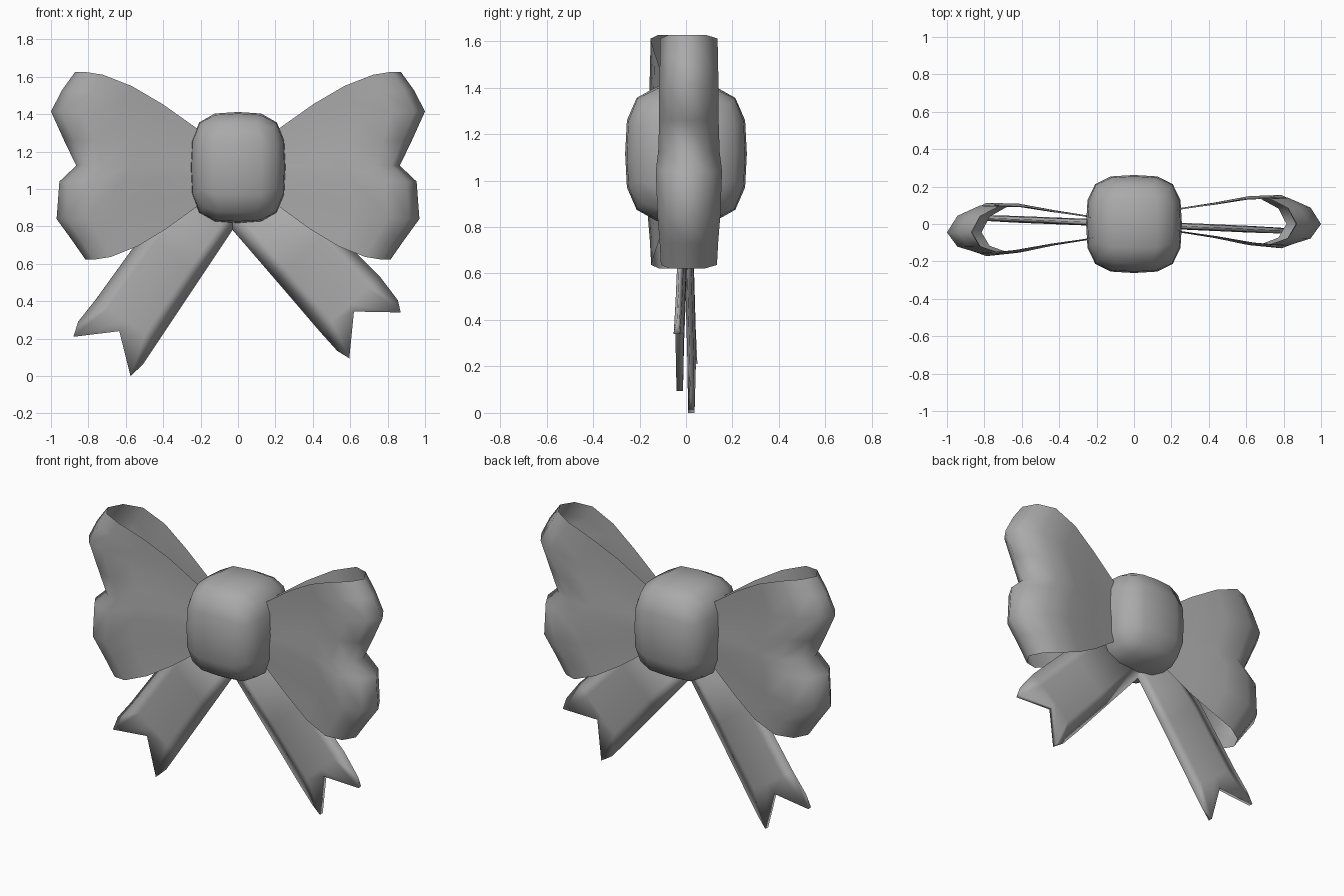
import bpy, bmesh, math
from mathutils import Vector

if "Cube" in bpy.data.objects:
    bpy.data.objects.remove(bpy.data.objects["Cube"])

grey = bpy.data.materials.new("dark_grey")
grey.diffuse_color = (0.4, 0.4, 0.4, 1)
grey.use_nodes = True
grey.node_tree.nodes["Principled BSDF"].inputs["Base Color"].default_value = grey.diffuse_color


def make_object(name, bm):
    bmesh.ops.recalc_face_normals(bm, faces=bm.faces)
    me = bpy.data.meshes.new(name)
    bm.to_mesh(me)
    bm.free()
    me.materials.append(grey)
    ob = bpy.data.objects.new(name, me)
    bpy.context.collection.objects.link(ob)
    bpy.ops.object.select_all(action='DESELECT')
    ob.select_set(True)
    bpy.context.view_layer.objects.active = ob
    bpy.ops.object.shade_smooth_by_angle(angle=math.radians(180))
    return ob


def loft(rings, closed, capped=False):
    bm = bmesh.new()
    vs = [[bm.verts.new(p) for p in r] for r in rings]
    n = len(vs[0])
    for a, b in zip(vs, vs[1:]):
        for i in range(n if closed else n - 1):
            j = (i + 1) % n
            bm.faces.new((a[i], a[j], b[j], b[i]))
    if capped:
        # strips between front and back columns close the notched end
        for ring in (vs[0], vs[-1]):
            h = n // 2
            for i in range(h):
                quad = [ring[i], ring[i + 1], ring[(n - i - 1) % n], ring[(n - i) % n]]
                bm.faces.new(list(dict.fromkeys(quad)))
    return bm


# Knot: coarse rounded block
bm = bmesh.new()
bmesh.ops.create_cube(bm, size=2)
bmesh.ops.subdivide_edges(bm, edges=bm.edges[:], cuts=3, use_grid_fill=True)
for v in bm.verts:
    k = sum(abs(c) ** 3.3 for c in v.co) ** (1 / 3.3)
    p = v.co / k
    v.co = Vector((p.x * 0.256, p.y * 0.262, 1.115 + p.z * 0.297))
make_object("knot", bm)

# Ribbon loops: open-topped teardrop bands with a notched outer edge
# each row: outer reach, outer z, knot z, depth factor
ROWS = [(0.87, 1.627, 1.31, 0.84), (0.94, 1.53, 1.28, 0.85), (1.0, 1.415, 1.24, 0.87),
        (0.93, 1.26, 1.16, 0.87), (0.865, 1.125, 1.12, 0.9), (0.955, 1.04, 1.07, 0.97),
        (0.97, 0.84, 1.0, 0.92), (0.89, 0.73, 0.95, 0.86), (0.815, 0.622, 0.92, 0.82)]
# along the band: reach fraction, spread fraction, half depth
BAND = [(0, 0, 0.06), (0.3, 0.45, 0.097), (0.55, 0.76, 0.135), (0.78, 0.95, 0.147),
        (0.93, 1.0, 0.095), (1.0, 1.0, 0.0)]


def loop(name, side, y_mid, y_tip):
    rings = []
    for reach, z_out, z_in, depth in ROWS:
        path = [(s, f, -d) for s, f, d in BAND] + [(s, f, d) for s, f, d in BAND[-2::-1]]
        rings.append([(side * (0.2 + (reach - 0.2) * s),
                       d * depth + y_mid + (y_tip - y_mid) * s ** 4,
                       z_in + (z_out - z_in) * f) for s, f, d in path])
    return make_object(name, loft(rings, False))


loop("right_loop", 1, 0.02, 0.0)
loop("left_loop", -1, -0.02, -0.045)


# Tails: thin lens-section ribbons with a swallow-tail end
def tail(name, edges, end, slope):
    rows = []
    for a, b in edges:
        a, b = Vector(a), Vector(b)
        rows.append([a.lerp(b, t) for t in (0, 0.2, 0.5, 0.8, 1)])
    rows.append([Vector(p) for p in end])
    half = (0.0, 0.014, 0.018, 0.014, 0.0)
    rings = []
    for row in rows:
        front = [(p.x, slope * p.x - h, p.y) for p, h in zip(row, half)]
        back = [(p.x, slope * p.x + h, p.y) for p, h in zip(row, half)]
        rings.append(front + back[-2:0:-1])
    return make_object(name, loft(rings, True, True))


tail("right_tail",
     [((-0.08, 0.84), (0.2, 1.06)), ((0.2, 0.515), (0.5, 0.79)), ((0.44, 0.235), (0.76, 0.53))],
     [(0.53, 0.135), (0.595, 0.095), (0.62, 0.345), (0.87, 0.34), (0.855, 0.405)], -0.045)
tail("left_tail",
     [((0.03, 0.87), (-0.23, 1.04)), ((-0.2, 0.525), (-0.5, 0.77)), ((-0.43, 0.18), (-0.76, 0.41))],
     [(-0.51, 0.06), (-0.575, 0.0), (-0.635, 0.24), (-0.88, 0.21), (-0.855, 0.29)], -0.04)
